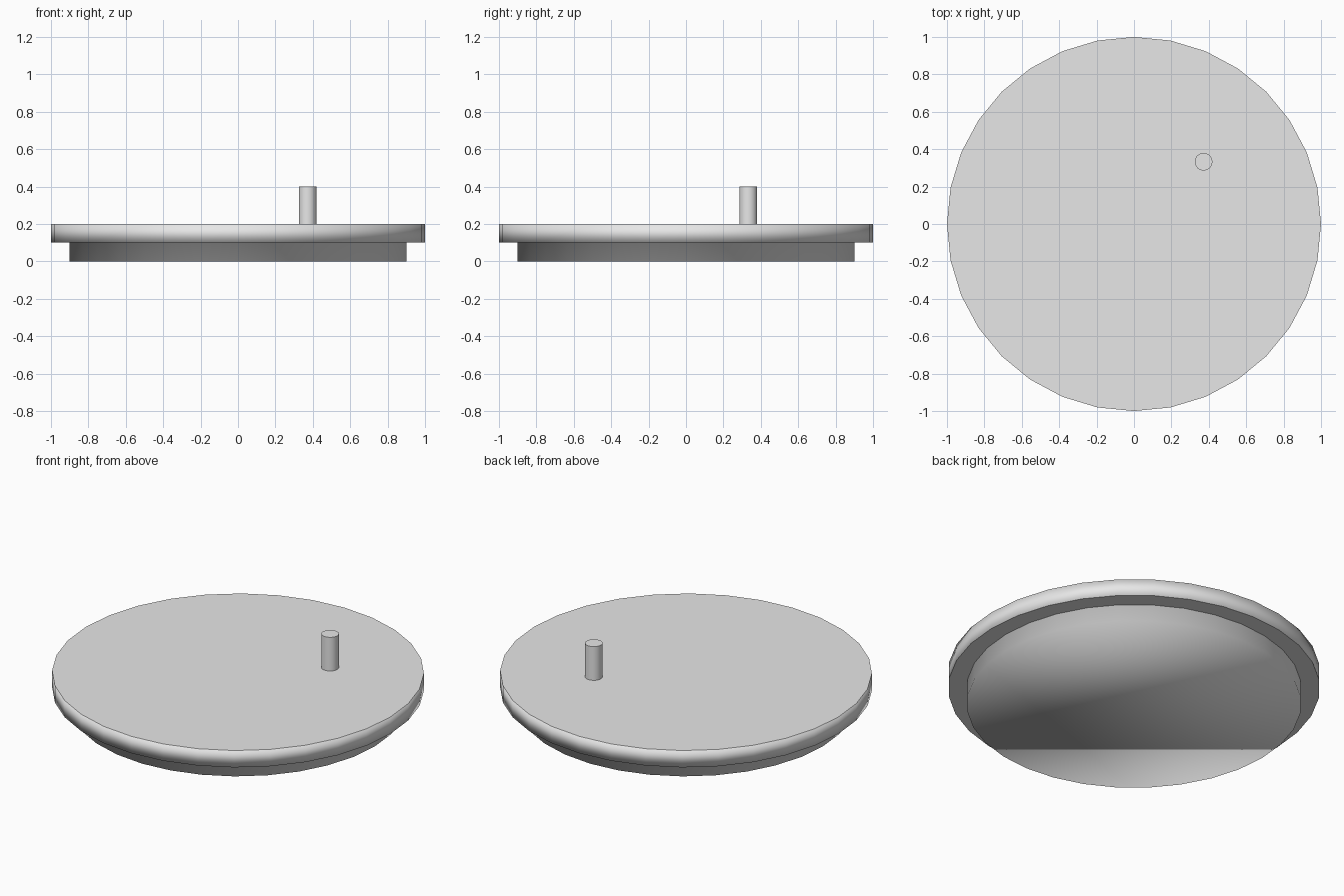
import bpy
import bmesh
import math

SIDES = 32

cube = bpy.data.objects.get("Cube")
if cube:
    bpy.data.objects.remove(cube, do_unlink=True)

grey = bpy.data.materials.new("light_grey")
grey.use_nodes = True
grey.diffuse_color = (0.8, 0.8, 0.8, 1)
grey.node_tree.nodes["Principled BSDF"].inputs["Base Color"].default_value = (0.8, 0.8, 0.8, 1)


def turned_part(name, profile, centre=(0, 0)):
    """Closed round part from (radius, height) pairs, bottom to top."""
    bm = bmesh.new()
    rings = []
    for radius, z in profile:
        angles = [2 * math.pi * i / SIDES for i in range(SIDES)]
        rings.append([bm.verts.new((radius * math.cos(a), radius * math.sin(a), z)) for a in angles])
    for low, high in zip(rings, rings[1:]):
        for i in range(SIDES):
            j = (i + 1) % SIDES
            bm.faces.new((low[i], low[j], high[j], high[i]))
    bm.faces.new(rings[0][::-1])
    bm.faces.new(rings[-1])
    for face in bm.faces:
        face.smooth = True
    mesh = bpy.data.meshes.new(name)
    bm.to_mesh(mesh)
    bm.free()
    mesh.materials.append(grey)
    obj = bpy.data.objects.new(name, mesh)
    obj.location = (*centre, 0)
    bpy.context.collection.objects.link(obj)
    return obj


# Stepped round lid: a wide plate over a narrower plug
lid = turned_part("lid", [(0.9, 0), (0.9, 0.1), (1, 0.1), (1, 0.2)])

# The top and the step read flat; the walls and underside blend softly
mesh = lid.data
for edge in mesh.edges:
    a, b = (mesh.vertices[i].co for i in edge.vertices)
    ring_edge = abs(a.z - b.z) < 0.001 and abs(a.xy.length - b.xy.length) < 0.001
    edge.use_edge_sharp = ring_edge and a.z > 0.05
normals = [None] * len(mesh.loops)
for face in mesh.polygons:
    flat = abs(face.normal.z) > 0.9 and face.center.z > 0.05
    for loop in face.loop_indices:
        vertex = mesh.vertices[mesh.loops[loop].vertex_index]
        normals[loop] = tuple(face.normal if flat else vertex.normal)
mesh.normals_split_custom_set(normals)

# Upright peg, off centre
peg = turned_part("peg", [(0.047, 0.2), (0.047, 0.4)], (0.372, 0.333))
for edge in peg.data.edges:
    a, b = (peg.data.vertices[i].co for i in edge.vertices)
    edge.use_edge_sharp = abs(a.z - b.z) < 0.001
